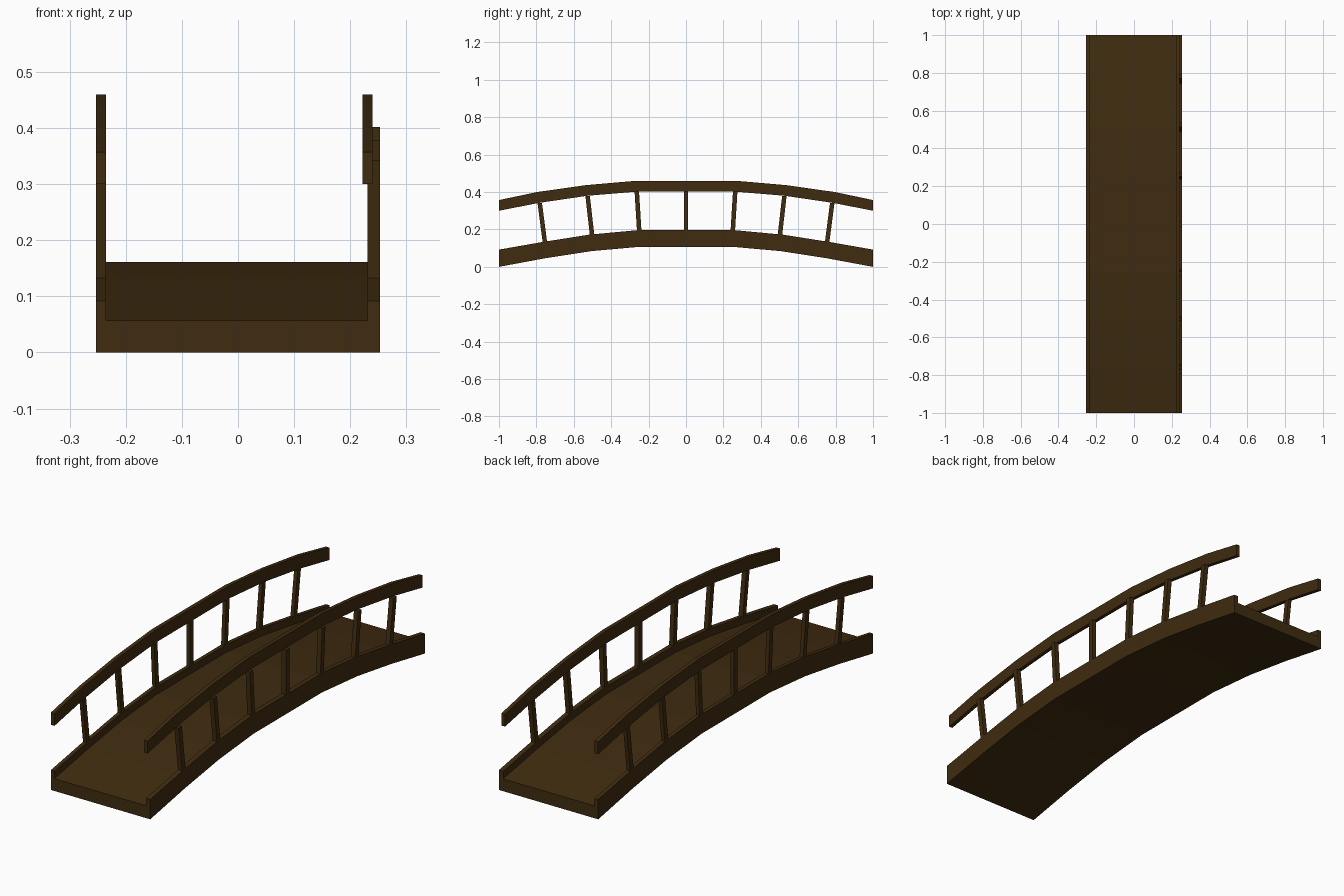
import bpy, bmesh

if "Cube" in bpy.data.objects:
    bpy.data.objects.remove(bpy.data.objects["Cube"])

wood = bpy.data.materials.new("dark_wood")
wood.diffuse_color = (0.05, 0.025, 0.005, 1)
wood.use_nodes = True
wood.node_tree.nodes["Principled BSDF"].inputs["Base Color"].default_value = wood.diffuse_color


def loft(name, sections):
    """Skin a closed solid through a list of matching cross-section loops."""
    bm = bmesh.new()
    rings = [[bm.verts.new(p) for p in s] for s in sections]
    n = len(rings[0])
    for a, b in zip(rings, rings[1:]):
        for i in range(n):
            j = (i + 1) % n
            bm.faces.new((a[i], a[j], b[j], b[i]))
    bm.faces.new(rings[0])
    bm.faces.new(rings[-1])
    bmesh.ops.recalc_face_normals(bm, faces=bm.faces)
    me = bpy.data.meshes.new(name)
    bm.to_mesh(me)
    bm.free()
    me.materials.append(wood)
    ob = bpy.data.objects.new(name, me)
    bpy.context.collection.objects.link(ob)
    return ob


def both_ways(half):
    """Mirror half an arch (end to middle) about y = 0."""
    return half + [tuple((-y, z) for y, z in s) for s in reversed(half)]


# Deck with raised curbs: U-shaped section; (y, z) of bottom, floor and curb top
arch = both_ways([
    ((-1.0, 0.0), (-1.0, 0.057), (-1.0, 0.092)),
    ((-0.752, 0.046), (-0.76, 0.100), (-0.766, 0.133)),
    ((-0.505, 0.084), (-0.512, 0.138), (-0.518, 0.172)),
    ((-0.25, 0.107), (-0.255, 0.161), (-0.26, 0.196)),
])
XL0, XL1, XR0, XR1 = -0.253, -0.235, 0.231, 0.253
loft("deck", [[(XL0, *b), (XR1, *b), (XR1, *t), (XR0, *t), (XR0, *f),
               (XL1, *f), (XL1, *t), (XL0, *t)] for b, f, t in arch])

# Handrails: (y, z) of bottom and top; the right one sits inside its posts
rail = both_ways([
    ((-1.0, 0.300), (-1.0, 0.357)),
    ((-0.785, 0.342), (-0.795, 0.400)),
    ((-0.527, 0.380), (-0.533, 0.437)),
    ((-0.263, 0.402), (-0.267, 0.460)),
])
for side, x0, x1 in (("left", XL0, XL1), ("right", 0.222, 0.240)):
    loft(side + "_handrail",
         [[(x0, *b), (x1, *b), (x1, *t), (x0, *t)] for b, t in rail])

# Posts: foot y, foot z, head y, head z, leaning out with the arch
W = 0.012
posts = [(0.0, 0.19, 0.0, 0.402)]
for s in (-1, 1):
    posts += [(s * 0.25, 0.19, s * 0.263, 0.402),
              (s * 0.502, 0.168, s * 0.526, 0.379),
              (s * 0.754, 0.128, s * 0.782, 0.342)]
for side, x0, x1 in (("left", XL0, XL1), ("right", XR0, XR1)):
    for i, (y0, z0, y1, z1) in enumerate(posts):
        loft(f"{side}_post_{i}",
             [[(x0, y - W, z), (x1, y - W, z), (x1, y + W, z), (x0, y + W, z)]
              for y, z in ((y0, z0), (y1, z1))])
